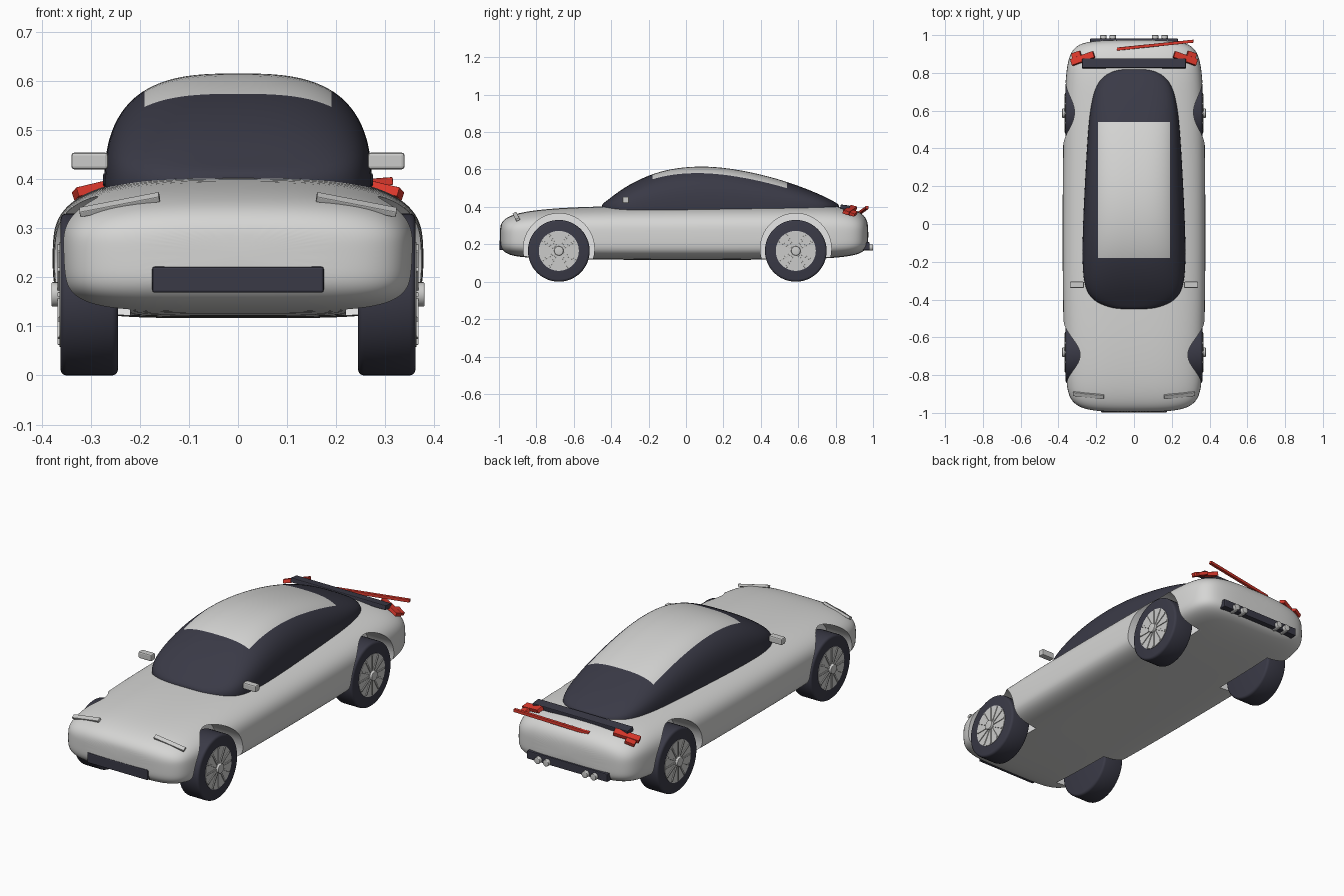
import bpy, bmesh, math
from mathutils import Vector

cube = bpy.data.objects.get("Cube")
if cube:
    bpy.data.objects.remove(cube, do_unlink=True)


def material(name, rgb):
    m = bpy.data.materials.new(name)
    m.use_nodes = True
    m.diffuse_color = (*rgb, 1)
    bsdf = next(n for n in m.node_tree.nodes if n.type == 'BSDF_PRINCIPLED')
    bsdf.inputs["Base Color"].default_value = (*rgb, 1)
    return m


SILVER = material("silver paint", (0.67, 0.67, 0.66))
DARK = material("dark glass and rubber", (0.042, 0.042, 0.062))
METAL = material("bright metal", (0.6, 0.6, 0.59))
RED = material("red lamp", (0.72, 0.04, 0.025))
WHITE = material("white arch liner", (0.95, 0.95, 0.95))


def activate(obj):
    bpy.ops.object.select_all(action='DESELECT')
    obj.select_set(True)
    bpy.context.view_layer.objects.active = obj


def smooth(obj, angle=35):
    activate(obj)
    bpy.ops.object.shade_smooth_by_angle(angle=math.radians(angle))


def apply(obj, kind, **settings):
    mod = obj.modifiers.new(kind.title(), kind)
    for key, value in settings.items():
        setattr(mod, key, value)
    activate(obj)
    bpy.ops.object.modifier_apply(modifier=mod.name)


def add_object(name, bm, *mats):
    bmesh.ops.recalc_face_normals(bm, faces=bm.faces)
    mesh = bpy.data.meshes.new(name)
    bm.to_mesh(mesh)
    bm.free()
    obj = bpy.data.objects.new(name, mesh)
    bpy.context.collection.objects.link(obj)
    for m in mats:
        mesh.materials.append(m)
    return obj


def power(v, exponent):
    return math.copysign(abs(v) ** (2 / exponent), v)


def loft(name, stations, mid, top_exp, low_exp, *mats, count=40):
    """Skin rounded cross-sections given as (y, half width, bottom, top)."""
    bm = bmesh.new()
    rings = []
    for y, w, low, high in stations:
        ring = []
        for i in range(count):
            a = math.tau * (i + 0.5) / count
            s, c = math.sin(a), math.cos(a)
            e = top_exp if s > 0 else low_exp
            h = high - mid if s > 0 else mid - low
            ring.append(bm.verts.new((w * power(c, e), y, mid + h * power(s, e))))
        rings.append(ring)
    for a, b in zip(rings, rings[1:]):
        for i in range(count):
            j = (i + 1) % count
            bm.faces.new((a[i], a[j], b[j], b[i]))
    bm.faces.new(rings[0])
    bm.faces.new(rings[-1])
    obj = add_object(name, bm, *mats)
    apply(obj, 'SUBSURF', levels=2)
    return obj


def box(name, centre, size, mat, rot=(0, 0, 0), bevel=0.004):
    bm = bmesh.new()
    bmesh.ops.create_cube(bm, size=1)
    bmesh.ops.scale(bm, vec=size, verts=bm.verts)
    obj = add_object(name, bm, mat)
    obj.location, obj.rotation_euler = centre, rot
    apply(obj, 'BEVEL', width=bevel, segments=2)
    return obj


def cylinder(name, centre, radius, depth, mat, axis='X', sides=48, bevel=0.0):
    bm = bmesh.new()
    bmesh.ops.create_cone(bm, cap_ends=True, segments=sides,
                          radius1=radius, radius2=radius, depth=depth)
    obj = add_object(name, bm, mat)
    obj.location = centre
    obj.rotation_euler = (0, math.pi / 2, 0) if axis == 'X' else (math.pi / 2, 0, 0)
    if bevel:
        apply(obj, 'BEVEL', width=bevel, segments=3, limit_method='ANGLE')
    smooth(obj)
    return obj


# Body shell
body = loft("body", [
    (-0.995, 0.13, 0.20, 0.29), (-0.987, 0.23, 0.178, 0.315),
    (-0.968, 0.295, 0.155, 0.337), (-0.93, 0.34, 0.138, 0.357),
    (-0.85, 0.361, 0.128, 0.378), (-0.68, 0.368, 0.122, 0.395),
    (-0.45, 0.378, 0.117, 0.404), (0.0, 0.379, 0.116, 0.407),
    (0.45, 0.377, 0.117, 0.409), (0.68, 0.368, 0.121, 0.409),
    (0.81, 0.36, 0.128, 0.405), (0.90, 0.342, 0.140, 0.387),
    (0.945, 0.305, 0.158, 0.362), (0.965, 0.25, 0.178, 0.335),
    (0.975, 0.14, 0.205, 0.30)], 0.25, 3.0, 4.5, SILVER, WHITE)

# Wheel wells cut into the body
AXLES, ARCH, WELL_IN, WELL_Z = (-0.68, 0.587), 0.19, 0.22, 0.175
for y in AXLES:
    for side in (-1, 1):
        cutter = cylinder("arch_cutter", (side * (WELL_IN + 0.15), y, WELL_Z), ARCH, 0.3, WHITE, sides=64)
        cutter.hide_render = True
        apply(body, 'BOOLEAN', object=cutter, operation='DIFFERENCE', solver='EXACT')
        bpy.data.objects.remove(cutter, do_unlink=True)
for p in body.data.polygons:
    c = p.center
    inside = any(math.hypot(c.y - y, c.z - WELL_Z) < ARCH + 0.0005 for y in AXLES)
    p.material_index = 1 if inside and abs(c.x) > WELL_IN - 0.002 else 0
smooth(body)

# Glasshouse with a painted roof panel
cabin = loft("cabin", [
    (-0.452, 0.08, 0.37, 0.408), (-0.44, 0.14, 0.37, 0.422),
    (-0.41, 0.21, 0.37, 0.443), (-0.36, 0.252, 0.37, 0.483),
    (-0.28, 0.27, 0.37, 0.533), (-0.17, 0.274, 0.37, 0.582),
    (-0.05, 0.272, 0.37, 0.61), (0.08, 0.267, 0.37, 0.619),
    (0.22, 0.26, 0.37, 0.61), (0.40, 0.25, 0.37, 0.576),
    (0.57, 0.238, 0.37, 0.526), (0.70, 0.215, 0.37, 0.474),
    (0.77, 0.18, 0.37, 0.441), (0.81, 0.12, 0.37, 0.417),
    (0.82, 0.06, 0.37, 0.408)], 0.385, 2.9, 4, DARK, SILVER)
PANEL_X, PANEL_FRONT, PANEL_BACK = 0.19, -0.18, 0.54
bm = bmesh.new()
bm.from_mesh(cabin.data)
for point, normal in (((PANEL_X, 0, 0), (1, 0, 0)), ((-PANEL_X, 0, 0), (1, 0, 0)),
                      ((0, PANEL_FRONT, 0), (0, 1, 0)), ((0, PANEL_BACK, 0), (0, 1, 0))):
    bmesh.ops.bisect_plane(bm, geom=bm.verts[:] + bm.edges[:] + bm.faces[:], dist=1e-5,
                           plane_co=Vector(point), plane_no=Vector(normal))
for f in bm.faces:
    c = f.calc_center_median()
    if abs(c.x) < PANEL_X and PANEL_FRONT < c.y < PANEL_BACK and c.z > 0.45:
        f.material_index = 1
bm.to_mesh(cabin.data)
bm.free()
smooth(cabin, 50)

# Wheels
WHEEL_R, SPOKES = 0.165, 12
for y, end in zip(AXLES, ("front", "rear")):
    for side, hand in ((1, "left"), (-1, "right")):
        tag = f"{end}_{hand}"
        cylinder(f"{tag}_tyre", (side * 0.303, y, WHEEL_R), WHEEL_R, 0.117, DARK, bevel=0.012)
        cylinder(f"{tag}_rim", (side * 0.335, y, WHEEL_R), 0.107, 0.058, METAL)
        cylinder(f"{tag}_hub", (side * 0.365, y, WHEEL_R), 0.025, 0.03, METAL, sides=24, bevel=0.003)
        for i in range(SPOKES):
            a = math.tau * i / SPOKES
            box(f"{tag}_spoke", (side * 0.364, y + 0.06 * math.cos(a), WHEEL_R + 0.06 * math.sin(a)),
                (0.008, 0.085, 0.009), METAL, (a, 0, 0), 0.001)

# Mirrored fittings: door mirrors, headlights, tail lamps, exhausts
for side, hand in ((1, "left"), (-1, "right")):
    box(f"{hand}_mirror", (side * 0.302, -0.322, 0.437), (0.075, 0.034, 0.034), METAL, bevel=0.006)
    box(f"{hand}_headlight", (side * 0.241, -0.907, 0.348), (0.166, 0.022, 0.013), METAL,
        (0.5, side * 0.19, side * 0.1), 0.002)
    box(f"{hand}_tail_lamp", (side * 0.272, 0.876, 0.383), (0.13, 0.036, 0.02), RED,
        (-0.3, side * 0.22, side * -0.35), 0.002)
    box(f"{hand}_small_tail_lamp", (side * 0.305, 0.895, 0.366), (0.05, 0.03, 0.018), RED,
        (-0.3, side * 0.3, side * -0.35), 0.002)
    for x in (0.112, 0.162):
        cylinder(f"{hand}_exhaust", (side * x, 0.97, 0.183), 0.017, 0.06, METAL, 'Y', 24, 0.003)

# Dark front grille, rear diffuser and rear deck bar
box("grille", (0, -0.967, 0.195), (0.35, 0.06, 0.053), DARK, bevel=0.005)
box("diffuser", (0, 0.957, 0.19), (0.465, 0.05, 0.042), DARK)
box("deck_bar", (0, 0.85, 0.398), (0.55, 0.05, 0.024), DARK, (-0.12, 0, 0))

# Red lamp strip that rises out of the tail on one side
start, finish = Vector((-0.09, 0.926, 0.366)), Vector((0.315, 0.968, 0.396))
run = finish - start
box("rear_lamp_strip", (start + finish) / 2, (run.length, 0.016, 0.016), RED,
    (0, -math.atan2(run.z, run.x), math.atan2(run.y, run.x)), 0.002)
